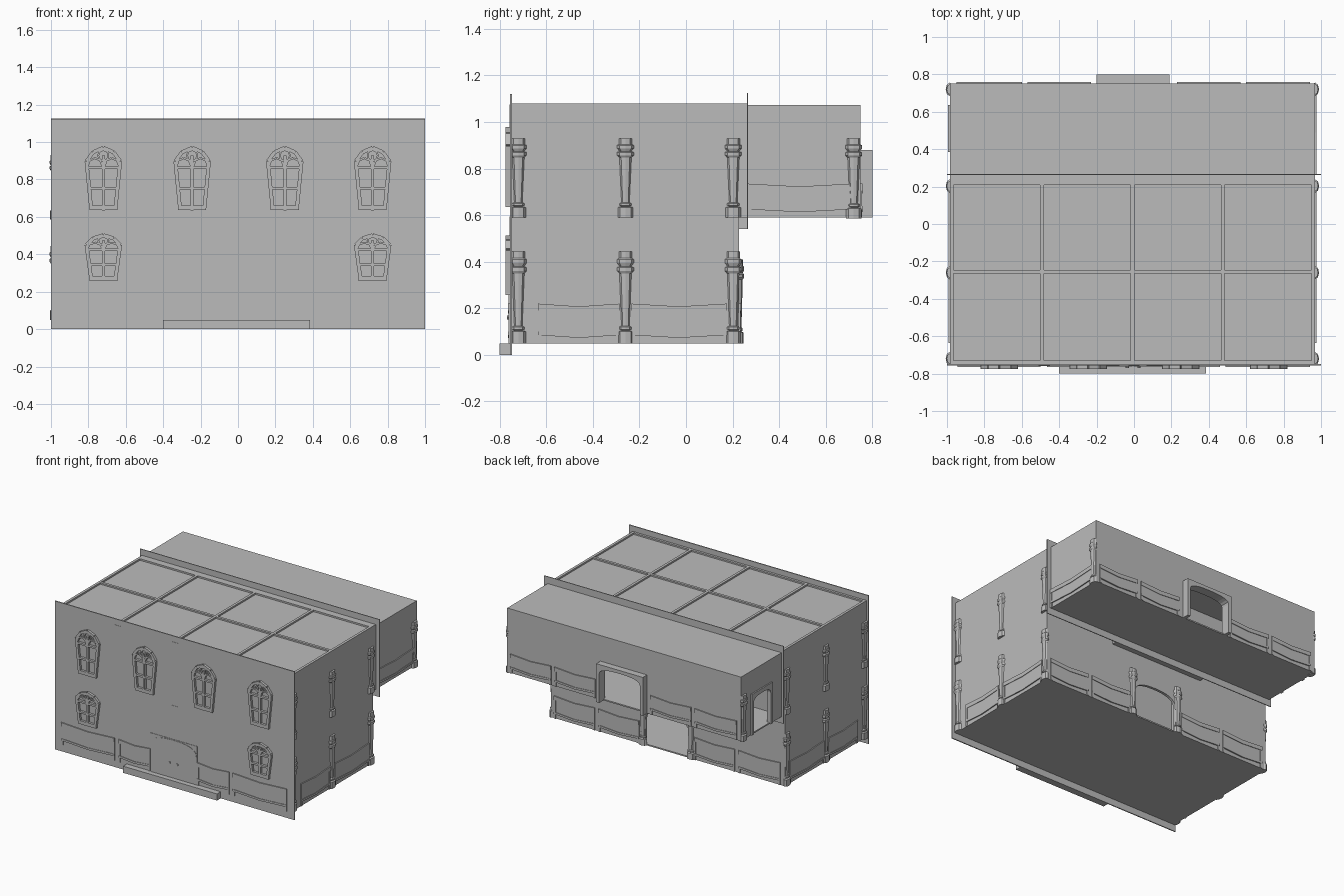
import bpy, bmesh, math
from mathutils import Matrix

cube = bpy.data.objects.get("Cube")
if cube:
    bpy.data.objects.remove(cube)

stone = bpy.data.materials.new("plain_grey")
stone.use_nodes = True
GREY = (0.5, 0.5, 0.5, 1)
stone.diffuse_color = GREY
stone.node_tree.nodes["Principled BSDF"].inputs["Base Color"].default_value = GREY

# Walls: (turn about z, distance of the surface from the centre)
FRONT = (0, 0.752)
RIGHT = (90, 0.968)
BACK_LOW = (180, 0.228)
BACK_HIGH = (180, 0.75)
LEFT = (270, 0.985)
X0, X1 = -0.985, 0.968


def finish(name, bm):
    bmesh.ops.recalc_face_normals(bm, faces=bm.faces)
    mesh = bpy.data.meshes.new(name)
    bm.to_mesh(mesh)
    bm.free()
    mesh.materials.append(stone)
    obj = bpy.data.objects.new(name, mesh)
    bpy.context.collection.objects.link(obj)
    return obj


def box(name, x0, x1, y0, y1, z0, z1):
    bm = bmesh.new()
    size = Matrix.Diagonal((x1 - x0, y1 - y0, z1 - z0, 1))
    mid = Matrix.Translation(((x0 + x1) / 2, (y0 + y1) / 2, (z0 + z1) / 2))
    bmesh.ops.create_cube(bm, size=1, matrix=mid @ size)
    return finish(name, bm)


def prism(name, polys, wall, depth, start=0):
    """Outlines in wall coordinates (along, up), pushed outwards by depth."""
    bm = bmesh.new()
    for poly in polys:
        face = bm.faces.new([bm.verts.new((u, -wall[1] - start, z)) for u, z in poly])
        new = bmesh.ops.extrude_face_region(bm, geom=[face], use_keep_orig=True)
        verts = [v for v in new["geom"] if isinstance(v, bmesh.types.BMVert)]
        bmesh.ops.translate(bm, verts=verts, vec=(0, -depth, 0))
    bm.transform(Matrix.Rotation(math.radians(wall[0]), 4, "Z"))
    return finish(name, bm)


def rect(u0, u1, z0, z1):
    return [(u0, z0), (u1, z0), (u1, z1), (u0, z1)]


def bar(p, q, width):
    du, dz = q[0] - p[0], q[1] - p[1]
    s = width / 2 / math.hypot(du, dz)
    a, b = -dz * s, du * s
    return [(p[0] + a, p[1] + b), (q[0] + a, q[1] + b), (q[0] - a, q[1] - b), (p[0] - a, p[1] - b)]


def arch(u0, u1, z0, spring, top, steps=12):
    """Opening outline running from lower left over the arch to lower right."""
    c, r = (u0 + u1) / 2, (u1 - u0) / 2
    pts = [(u0, z0)]
    for i in range(steps + 1):
        t = math.pi * (1 - i / steps)
        pts.append((c + r * math.copysign(abs(math.cos(t)) ** 0.8, math.cos(t)),
                    spring + (top - spring) * math.sin(t) ** 0.8))
    return pts + [(u1, z0)]


def wall_with_arch(name, wall, u0, u1, z0, z1, opening, depth, start=0):
    outline = [(u0, z0)] + opening + [(u1, z0), (u1, z1), (u0, z1)]
    prism(name, [outline], wall, depth, start)


def wainscot(name, wall, u0, u1, z0, h):
    """Sagging panel with rails at top and bottom and a leg at each end."""
    m = (u0 + u1) / 2

    def sag(a, b):
        s = 0.012
        return [(u0, a), (m, a - s), (u1, a), (u1, b), (m, b - s), (u0, b)]
    prism(name + "_panel", [sag(z0 + 0.05, z0 + h - 0.01)], wall, 0.004)
    prism(name + "_rails", [sag(z0 + h - 0.03, z0 + h), sag(z0 + 0.035, z0 + 0.05)], wall, 0.008)
    prism(name + "_legs", [rect(u0, u0 + 0.015, z0, z0 + h - 0.02),
                           rect(u1 - 0.015, u1, z0, z0 + h - 0.02)], wall, 0.006)


PILLAR = [(0, .033), (.05, .033), (.055, .016), (.06, .026), (.07, .026), (.075, .017),
          (.30, .026), (.31, .036), (.325, .036), (.33, .025), (.345, .036), (.36, .036),
          (.365, .028), (.395, .028)]


def pillar(name, wall, u, z0, height):
    """Eight-sided turned column, half sunk into the wall."""
    bm = bmesh.new()
    rings = []
    for z, r in PILLAR:
        rings.append([bm.verts.new((u + r * math.cos(k * math.pi / 4),
                                    -wall[1] - 0.6 * r * math.sin(k * math.pi / 4),
                                    z0 + z * height / 0.395)) for k in range(8)])
    for lo, hi in zip(rings, rings[1:]):
        for k in range(8):
            bm.faces.new((lo[k], lo[k - 1], hi[k - 1], hi[k]))
    bm.faces.new(rings[0])
    bm.faces.new(rings[-1])
    bm.transform(Matrix.Rotation(math.radians(wall[0]), 4, "Z"))
    finish(name, bm)


def window(name, u, z0, h):
    """Tapered pointed window lattice."""
    def at(x, f):
        return (u + x, z0 + f * h)
    half = [(0.065, 0.03), (0.09, 0.76), (0.055, 0.9), (0, 0.97)]
    bars = []
    for s in (-1, 1):
        pts = [at(s * x, f) for x, f in half]
        bars += [bar(p, q, 0.02) for p, q in zip(pts, pts[1:])]
        # curved tracery under the point
        arc = [at(s * (0.045 + 0.04 * math.cos(t * math.pi / 4)), 0.68 + 0.13 * math.sin(t * math.pi / 4))
               for t in range(5)]
        bars += [bar(p, q, 0.01) for p, q in zip(arc, arc[1:])]
    bars += [bar(at(0, 0), at(0, 0.85), 0.016), bar(at(-0.085, 0.66), at(0.085, 0.66), 0.014),
             bar(at(-0.075, 0.34), at(0.075, 0.34), 0.014), bar(at(-0.075, 0.04), at(0.075, 0.04), 0.026)]
    ring = [at(0.028 * math.cos(k * math.pi / 4), 0.85 + 0.085 * math.sin(k * math.pi / 4)) for k in range(9)]
    bars += [bar(p, q, 0.009) for p, q in zip(ring, ring[1:])]
    prism(name, bars, FRONT, 0.018, 0.004)


# Main building shell
box("main_floor", X0, X1, -0.75, 0.228, 0.05, 0.06)
box("main_right_wall", X1 - 0.02, X1, -0.75, 0.228, 0.05, 1.08)
box("main_left_wall", X0, X0 + 0.02, -0.75, 0.228, 0.05, 1.08)
box("facade", -1, 1, -0.756, -0.748, 0, 1.12)
box("front_step", -0.4, 0.385, -0.80, -0.756, 0, 0.05)
wall_with_arch("main_back_wall", BACK_LOW, -X1, -X0, 0.05, 1.08,
               arch(-0.18, 0.18, 0.05, 0.24, 0.33), 0.02, -0.02)
for s in (-1, 1):
    pillar("back_door_post", BACK_LOW, s * 0.2, 0.05, 0.36)

# Roof with raised beams and rim
box("main_roof", X0, X1, -0.75, 0.228, 1.05, 1.068)
for i in range(5):
    x = X0 + 0.01 + i * (X1 - X0 - 0.02) / 4
    box("roof_cross_beam", x - 0.01, x + 0.01, -0.75, 0.228, 1.06, 1.08)
for y in (-0.74, -0.255, 0.218):
    box("roof_long_beam", X0, X1, y - 0.01, y + 0.01, 1.06, 1.079)

# Overhanging upper building
box("overhang_floor", X0, X1, 0.228, 0.75, 0.59, 0.60)
box("overhang_roof", X0, X1, 0.265, 0.75, 1.055, 1.073)
box("overhang_right_wall", X1 - 0.02, X1, 0.228, 0.75, 0.59, 1.073)
wall_with_arch("overhang_left_wall", LEFT, -0.75, -0.228, 0.59, 1.073,
               arch(-0.61, -0.41, 0.59, 0.83, 0.87), 0.02, -0.02)
wall_with_arch("left_door_frame", LEFT, -0.635, -0.385, 0.59, 0.90,
               arch(-0.61, -0.41, 0.59, 0.83, 0.87), 0.01)
wall_with_arch("overhang_back_wall", BACK_HIGH, -X1, -X0, 0.59, 1.073,
               arch(-0.165, 0.175, 0.59, 0.81, 0.855), 0.02, -0.02)
wall_with_arch("back_portal", BACK_HIGH, -0.19, 0.20, 0.59, 0.88,
               arch(-0.165, 0.175, 0.59, 0.81, 0.855), 0.05)
box("dividing_wall", X0, X1, 0.228, 0.264, 0.59, 1.08)
box("dividing_plate", -1, 1, 0.261, 0.267, 0.54, 1.125)
box("dividing_step", -0.4, 0.385, 0.228, 0.262, 0.54, 0.59)

# Front door with two leaves and knobs
prism("door_surround", [rect(-0.2, 0.19, 0.05, 0.34)], FRONT, 0.003, 0.004)
whole = arch(-0.195, 0.185, 0.05, 0.26, 0.335)
mid = len(whole) // 2
top = whole[mid]
prism("door_leaves", [[(-0.007, 0.05)] + whole[:mid] + [(-0.007, top[1])],
                      [(-0.003, top[1])] + whole[mid + 1:] + [(-0.003, 0.05)]], FRONT, 0.004, 0.006)
for u in (-0.037, 0.027):
    knob = [(u + 0.009 * math.cos(k * math.pi / 4), 0.16 + 0.009 * math.sin(k * math.pi / 4)) for k in range(8)]
    prism("door_knob", [knob], FRONT, 0.008, 0.009)

# Windows and narrow wall plates on the front
for u in (-0.72, -0.245, 0.25, 0.72):
    window("upper_window", u, 0.635, 0.345)
for u in (-0.72, 0.72):
    window("lower_window", u, 0.26, 0.25)
for u, z in ((-0.48, 1.0), (0, 1.0), (0, 0.52)):
    prism("wall_plate", [rect(u - 0.03, u + 0.03, z - 0.075, z + 0.075)], FRONT, 0.002, 0.004)

# Wainscots
for u0, u1 in ((-0.945, -0.5), (-0.465, -0.2), (0.19, 0.46), (0.49, 0.94)):
    wainscot("front_wainscot", (0, 0.756), u0, u1, 0.05, 0.17)
for u0, u1 in ((-0.94, -0.6), (-0.57, -0.23), (0.23, 0.57), (0.6, 0.95)):
    wainscot("back_wainscot", BACK_LOW, u0, u1, 0.05, 0.17)
    wainscot("overhang_wainscot", BACK_HIGH, u0, u1, 0.59, 0.145)
for u0, u1 in ((-0.635, -0.285), (-0.235, 0.175)):
    wainscot("right_wainscot", RIGHT, u0, u1, 0.05, 0.17)
    wainscot("left_wainscot", LEFT, -u1, -u0, 0.05, 0.17)
wainscot("overhang_right_wainscot", RIGHT, 0.267, 0.71, 0.59, 0.145)

# Side pillars on both floors
for wall, s in ((RIGHT, 1), (LEFT, -1)):
    for y in (-0.72, -0.26, 0.203):
        pillar("lower_pillar", wall, s * y, 0.05, 0.395)
        pillar("upper_pillar", wall, s * y, 0.59, 0.34)
    pillar("overhang_pillar", wall, s * 0.72, 0.585, 0.345)
